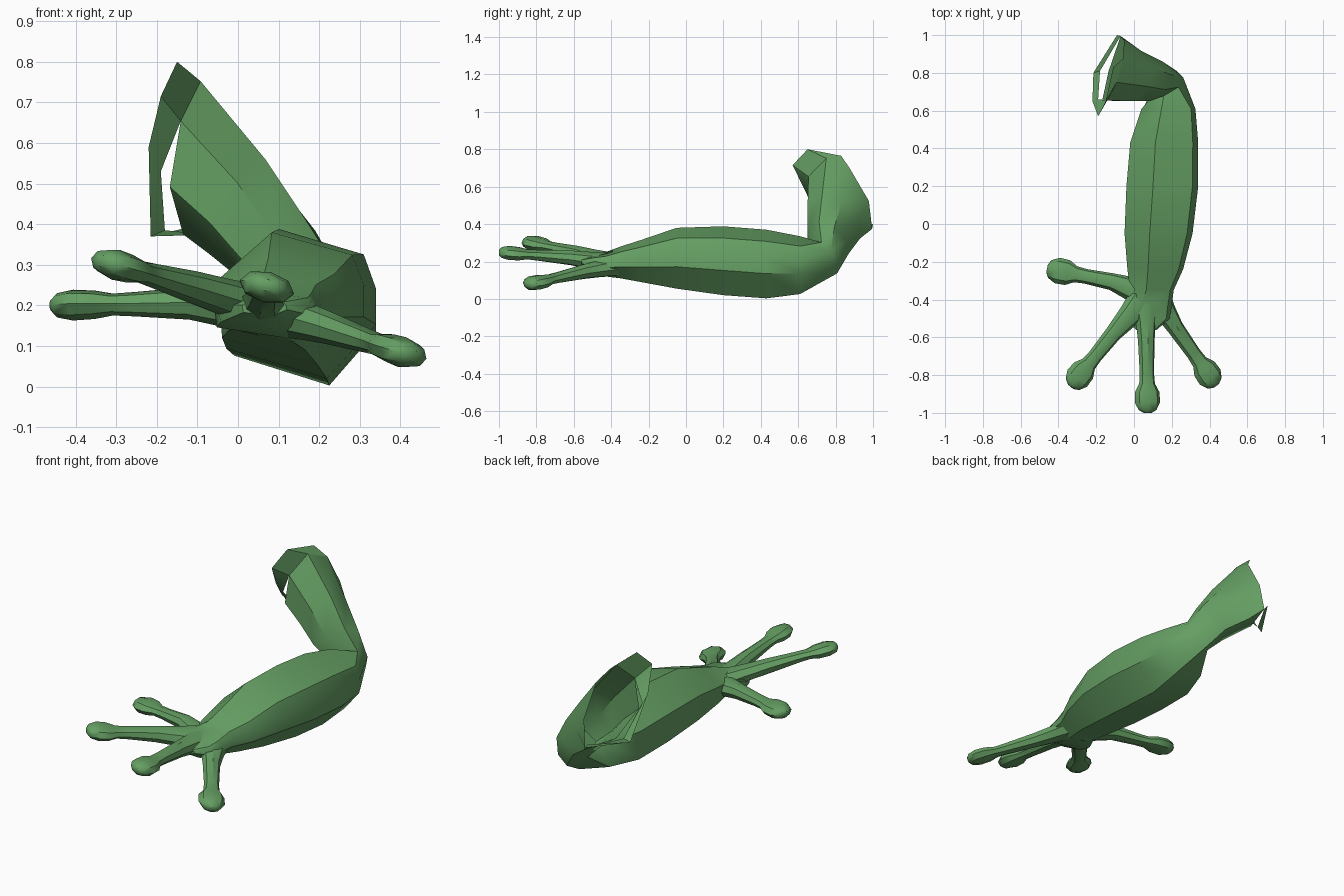
import bpy, bmesh, math
from mathutils import Vector

if "Cube" in bpy.data.objects:
    bpy.data.objects.remove(bpy.data.objects["Cube"])

green = bpy.data.materials.new("frog green")
green.diffuse_color = (0.13, 0.345, 0.125, 1)
green.use_nodes = True
green.node_tree.nodes["Principled BSDF"].inputs["Base Color"].default_value = green.diffuse_color


def loft(name, rings, cap_start=True, cap_end=True, closed=True):
    bm = bmesh.new()
    loops = [[bm.verts.new(p) for p in r] for r in rings]
    n = len(rings[0])
    for a, b in zip(loops, loops[1:]):
        for i in range(n if closed else n - 1):
            j = (i + 1) % n
            bm.faces.new((a[i], a[j], b[j], b[i]))
    if cap_start:
        bm.faces.new(loops[0])
    if cap_end:
        bm.faces.new(loops[-1])
    bmesh.ops.recalc_face_normals(bm, faces=bm.faces)
    me = bpy.data.meshes.new(name)
    bm.to_mesh(me)
    bm.free()
    me.materials.append(green)
    ob = bpy.data.objects.new(name, me)
    bpy.context.collection.objects.link(ob)
    bpy.ops.object.select_all(action='DESELECT')
    ob.select_set(True)
    bpy.context.view_layer.objects.active = ob
    bpy.ops.object.shade_smooth_by_angle(angle=math.radians(38))


# seven-sided cross-sections in a unit box, for the forearm and the upper arm
FORE = [(.37, 1), (.92, .83), (1, .6), (1, .36), (.68, 0), (.03, .2), (0, .64)]
UPPER = [(0, .65), (.28, 1), (.65, .95), (.95, .55), (1, .15), (.45, 0), (0, .2)]


def fore_ring(y, x0, x1, z0, z1):
    return [Vector((x0 + (x1 - x0) * s, y, z0 + (z1 - z0) * t)) for s, t in FORE]


def upper_ring(origin, u, v):
    return [Vector(origin) + Vector(u) * s + Vector(v) * t for s, t in UPPER]


# palm, forearm, elbow and upper arm as one skin, open at the shoulder
stations = [(-.56, .01, .12, .175, .215), (-.50, -.05, .19, .14, .235),
            (-.43, -.06, .20, .12, .25), (-.35, -.02, .21, .11, .28),
            (-.24, -.035, .26, .09, .315), (-.05, -.05, .31, .055, .38),
            (.20, -.04, .34, .02, .388), (.43, -.02, .34, .003, .37),
            (.61, .04, .325, .026, .335)]
arm = [fore_ring(*s) for s in stations] + [
    upper_ring((.06, .665, .22), (.09, .14, -.10), (.15, .02, .11)),
    upper_ring((-.02, .65, .28), (.09, .22, -.06), (.16, 0, .15)),
    upper_ring((-.10, .65, .36), (.06, .28, -.07), (.15, 0, .22)),
    upper_ring((-.18, .655, .42), (.10, .34, -.10), (.06, 0, .36))]
loft("arm", arm, cap_end=False)

# flared rim at the open shoulder, hanging loose along the underside
end = arm[-1]
inner = [end[4], (-.18, .81, .385), (-.19, .66, .53), end[0], end[1], end[2]]
outer = [(-.09, 1, .40), (-.215, .80, .37), (-.22, .65, .59),
         (-.19, .57, .715), (-.15, .65, .80), (-.11, .83, .765)]
loft("shoulder_rim", [inner, outer], False, False, closed=False)


# fingers: eight-sided tubes along a path, ending in a flattened pad
def finger(name, root, knuckle, tip, root_width):
    root, knuckle, tip = map(Vector, (root, knuckle, tip))
    up = Vector((.25, 0, 1)).normalized()
    d = (tip - knuckle).normalized()
    steps = [(root, root_width, .055),
             (root.lerp(knuckle, .5), root_width * .72, .046),
             (knuckle, .045, .04)]
    # distance back from the tip, half width, half thickness
    for back, w, h in ((.21, .039, .03), (.155, .043, .027), (.11, .067, .035),
                       (.055, .069, .038), (.015, .048, .03), (0, .022, .014)):
        steps.append((tip - d * back, w, h))
    rings = []
    for i, (c, w, h) in enumerate(steps):
        t = (knuckle - root).normalized() if i < 2 else d
        side = t.cross(up).normalized()
        top = side.cross(t)
        rings.append([c + side * w * math.cos(k * math.pi / 4)
                      + top * h * math.sin(k * math.pi / 4) for k in range(8)])
    loft(name, rings)


finger("thumb", (.06, -.37, .18), (-.12, -.305, .205), (-.46, -.235, .20), .085)
finger("inner_finger", (.05, -.40, .195), (-.11, -.58, .245), (-.335, -.86, .31), .085)
finger("middle_finger", (.06, -.42, .195), (.065, -.62, .22), (.072, -1, .25), .075)
finger("outer_finger", (.12, -.39, .175), (.22, -.55, .145), (.435, -.855, .075), .08)
